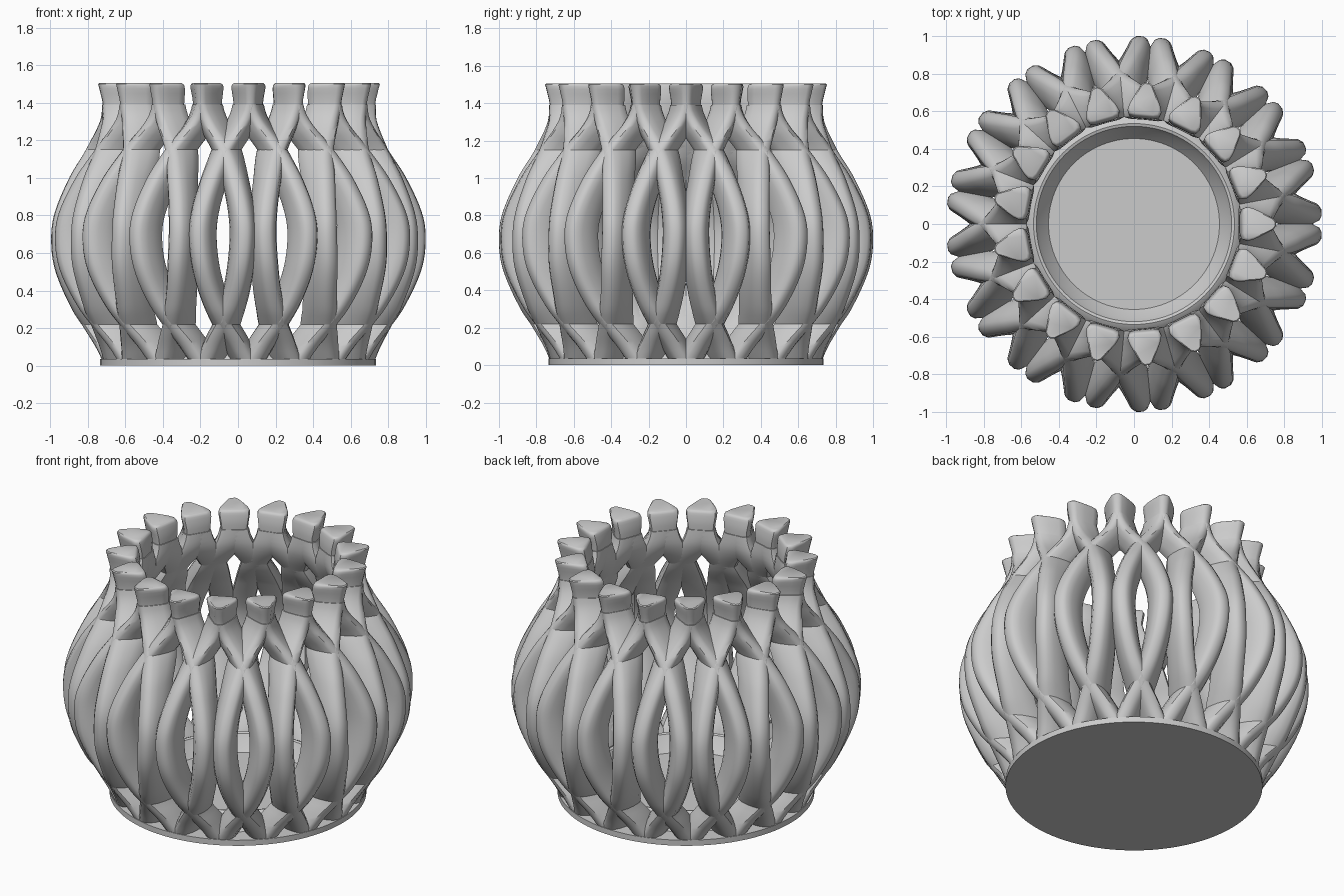
import bpy, math
from math import sin, cos, radians, pi

if "Cube" in bpy.data.objects:
    bpy.data.objects.remove(bpy.data.objects["Cube"])

N = 17                      # number of tips around the rim
# height -> outer radius of the ribs
RADIUS = [(0.02, .725), (.1, .76), (.2, .82), (.3, .885), (.5, .975), (.65, 1.0), (.8, .985),
          (1.0, .90), (1.15, .81), (1.3, .74), (1.4, .735), (1.46, .745), (1.505, .757)]
# height -> sideways swing of each strand in degrees
SWING = [(0.02, 1.5), (.13, 6.5), (.22, 10.6), (.35, 14.3), (.5, 16.6), (.7, 17.7), (.85, 16.9),
         (1.0, 14.6), (1.1, 12.3), (1.15, 10.6), (1.2, 8.3), (1.25, 5.5), (1.3, 3), (1.35, 1),
         (1.4, 0), (1.505, 0)]
# half cross-sections (sideways, inward): triangular tip and rounder rib
TIP = [(.012, 0), (.028, .012), (.052, .06), (.076, .115), (.083, .145), (.075, .168), (.05, .175)]
RIB = [(.018, 0), (.040, .014), (.057, .05), (.067, .09), (.072, .14), (.066, .17), (.045, .18)]


def curve(table, z):
    """Smooth interpolation through a table of (height, value)."""
    n = len(table)

    def slope(i):
        a, b = table[max(i - 1, 0)], table[min(i + 1, n - 1)]
        return (b[1] - a[1]) / (b[0] - a[0])
    z = min(max(z, table[0][0]), table[-1][0])
    i = next(k for k in range(n - 1) if z <= table[k + 1][0])
    (z0, v0), (z1, v1) = table[i], table[i + 1]
    h = z1 - z0
    t = (z - z0) / h
    return ((2*t**3 - 3*t*t + 1) * v0 + (t**3 - 2*t*t + t) * h * slope(i)
            + (3*t*t - 2*t**3) * v1 + (t**3 - t*t) * h * slope(i + 1))


def make_object(name, verts, faces, angle=40):
    me = bpy.data.meshes.new(name)
    me.from_pydata(verts, [], faces)
    ob = bpy.data.objects.new(name, me)
    bpy.context.collection.objects.link(ob)
    bpy.ops.object.select_all(action='DESELECT')
    bpy.context.view_layer.objects.active = ob
    ob.select_set(True)
    bpy.ops.object.mode_set(mode='EDIT')
    bpy.ops.mesh.select_all(action='SELECT')
    bpy.ops.mesh.normals_make_consistent(inside=False)
    bpy.ops.object.mode_set(mode='OBJECT')
    bpy.ops.object.shade_smooth_by_angle(angle=radians(angle))
    return ob


def sweep(verts, faces, base, side, levels):
    """Sweep the section up the pot; levels are (height, scale)."""
    start = len(verts)
    count = 2 * len(RIB)
    e = .01
    for z, s in levels:
        r = curve(RADIUS, z)
        th = base + side * radians(curve(SWING, z))
        dth = radians(curve(SWING, z + e) - curve(SWING, z - e)) / (2 * e) * r
        dr = (curve(RADIUS, z + e) - curve(RADIUS, z - e)) / (2 * e)
        wide = s * math.sqrt(1 + .35 * (side * dth) ** 2)
        deep = math.sqrt(1 + .5 * dr * dr)
        m = min(max((1.4 - z) / .4, 0), 1)
        half = [((1-m)*a[0] + m*b[0], (1-m)*a[1] + m*b[1]) for a, b in zip(TIP, RIB)]
        ring = half + [(-u, d) for u, d in reversed(half)]
        for u, d in ring:
            d = .09 + (d - .09) * min(s, 1)
            rr, uu = r - d * deep, u * wide
            verts.append((rr*cos(th) - uu*sin(th), rr*sin(th) + uu*cos(th), z))
    for k in range(len(levels) - 1):
        for j in range(count):
            a, b = start + k*count + j, start + k*count + (j+1) % count
            faces.append((a, b, b + count, a + count))
    faces.append(tuple(start + j for j in reversed(range(count))))
    last = start + (len(levels) - 1) * count
    faces.append(tuple(last + j for j in range(count)))


# crossing ribs: one strand leaning each way from every tip
verts, faces = [], []
levels = [(.02 + 1.37 * k / 50, 1) for k in range(51)]
for i in range(N):
    for side in (-1, 1):
        sweep(verts, faces, 2 * pi * i / N, side, levels)
make_object("crossing_ribs", verts, faces)

# flared tips on the rim
verts, faces = [], []
tip_levels = [(1.33, .9), (1.36, .93), (1.39, .95), (1.42, .98), (1.45, 1.04), (1.475, 1.09),
              (1.49, 1.09), (1.50, 1.03), (1.505, .92)]
for i in range(N):
    sweep(verts, faces, 2 * pi * i / N, 0, tip_levels)
make_object("rim_tips", verts, faces)


def lathe(name, profile, seg=96):
    """Turn a profile that starts and ends on the axis."""
    verts = [(0, 0, profile[0][1]), (0, 0, profile[-1][1])]
    rows = profile[1:-1]
    for r, z in rows:
        verts += [(r*cos(2*pi*j/seg), r*sin(2*pi*j/seg), z) for j in range(seg)]
    faces = []
    for j in range(seg):
        n = (j + 1) % seg
        for k in range(len(rows) - 1):
            a = 2 + k*seg
            faces.append((a + j, a + n, a + seg + n, a + seg + j))
    faces.append(tuple(2 + j for j in reversed(range(seg))))
    faces.append(tuple(2 + (len(rows) - 1)*seg + j for j in range(seg)))
    verts = verts[2:]
    faces = [tuple(v - 2 for v in f) for f in faces]
    return make_object(name, verts, faces, 30)


# base disc with the raised candle cup ring
lathe("base_and_cup", [(0, 0), (.735, 0), (.735, .035), (.62, .035), (.585, .09), (.555, .12),
                       (.535, .13), (.52, .125), (.50, .09), (.455, .035), (0, .035)])
